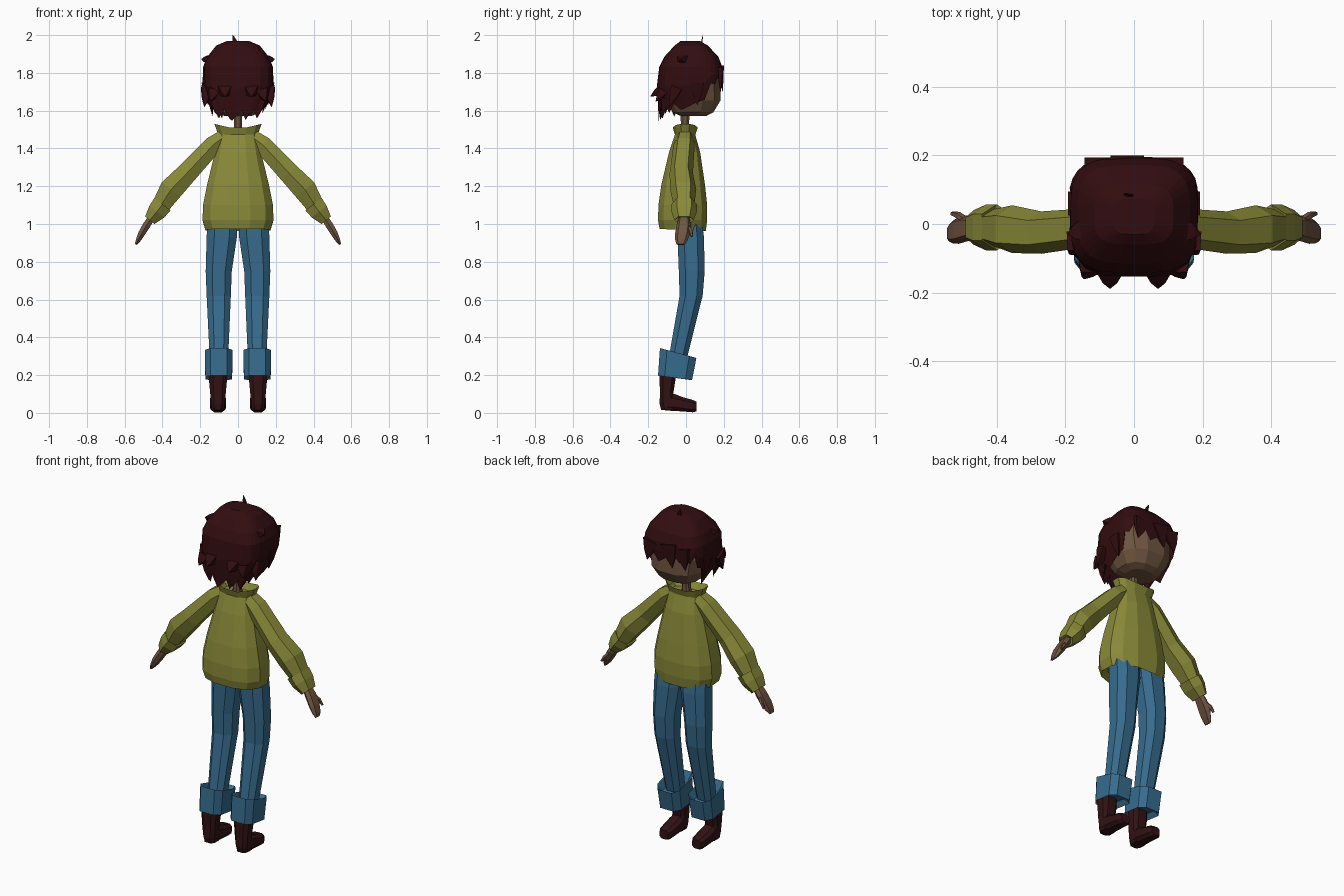
import bpy, bmesh, math, random
from mathutils import Vector as V

random.seed(4)


def mat(name, rgb):
    m = bpy.data.materials.new(name)
    m.diffuse_color = (*rgb, 1)
    return m


HAIR = mat("hair", (0.032, 0.004, 0.005))
KNIT = mat("knit", (0.25, 0.25, 0.04))
DENIM = mat("denim", (0.038, 0.15, 0.27))
SKIN = mat("skin", (0.16, 0.09, 0.052))
LEATHER = mat("leather", (0.032, 0.006, 0.007))


def ring(c, u, v, n=8, e=2.5):
    """Superellipse loop spanned by half-axes u and v."""
    pts = []
    for i in range(n):
        a = 2 * math.pi * (i + 0.5) / n
        pts.append([math.copysign(abs(f) ** (2 / e), f) for f in (math.cos(a), math.sin(a))])
    m = max(abs(p[0]) for p in pts)
    return [V(c) + V(u) * (p / m) + V(v) * (q / m) for p, q in pts]


def flat(z, hx, y0, y1, cx=0, n=8, e=2.5, tilt=0):
    """Level loop given by half width and y range; tilt is rise towards +y."""
    return ring((cx, (y0 + y1) / 2, z), (hx, 0, 0), (0, (y1 - y0) / 2, tilt), n, e)


def loft(name, rings, material, mirror=False, caps=(True, True)):
    bm = bmesh.new()
    loops = [[bm.verts.new(p) for p in r] for r in rings]
    n = len(loops[0])
    for a, b in zip(loops, loops[1:]):
        for i in range(n):
            bm.faces.new((a[i], a[(i + 1) % n], b[(i + 1) % n], b[i]))
    for on, l in zip(caps, (loops[0], loops[-1])):
        if on:
            bm.faces.new(l)
    bmesh.ops.recalc_face_normals(bm, faces=bm.faces)
    me = bpy.data.meshes.new(name)
    bm.to_mesh(me)
    bm.free()
    me.materials.append(material)
    ob = bpy.data.objects.new(name, me)
    bpy.context.collection.objects.link(ob)
    if mirror:
        ob.modifiers.new("mirror", 'MIRROR').use_mirror_merge = False
    return ob


def limb(path, n=6, e=2.5):
    """Loops along an arm in the xz plane: (x, y, z, half thickness, half depth)."""
    out = []
    for i, (x, y, z, hu, hv) in enumerate(path):
        a, b = path[max(i - 1, 0)], path[min(i + 1, len(path) - 1)]
        d = V((b[0] - a[0], 0, b[2] - a[2])).normalized()
        out.append(ring((x, y, z), V((-d.z, 0, d.x)) * hu, (0, hv, 0), n, e))
    return out


def spike(name, base, tip, w, t, mirror=True):
    """Pointed lock of hair, w wide and t thick at its root."""
    base, tip = V(base), V(tip)
    d = (tip - base).normalized()
    s = d.cross(V((0, 1, 0.01)) if abs(d.y) < 0.7 else V((0, 0, 1))).normalized()
    k = d.cross(s)
    loft(name, [ring(base, s * w, k * t, 4, 2),
                ring(base.lerp(tip, 0.55), s * w * 0.6, k * t * 0.6, 4, 2),
                ring(tip, s * 0.001, k * 0.001, 4, 2)], HAIR, mirror)


# Sweater body, with the bottom recessed
loft("sweater_body", [
    flat(1.0, 0.14, -0.11, 0.08, n=12), flat(0.968, 0.172, -0.14, 0.105, n=12, tilt=-0.006),
    flat(1.02, 0.188, -0.148, 0.112, n=12), flat(1.10, 0.185, -0.146, 0.112, n=12),
    flat(1.21, 0.163, -0.13, 0.10, n=12), flat(1.38, 0.122, -0.09, 0.075, n=12),
    flat(1.475, 0.105, -0.058, 0.048, n=12)], KNIT)

# Open collar, higher at the shoulders
collar = [flat(1.46, 0.10, -0.055, 0.045, n=12), flat(1.50, 0.125, -0.07, 0.062, n=12),
          flat(1.475, 0.095, -0.045, 0.04, n=12)]
collar[1] = [p + V((0, 0, 0.03 * abs(p.x) / 0.125)) for p in collar[1]]
loft("sweater_collar", collar, KNIT)

# Sleeves and their cuffs
loft("sleeve", limb([(0.075, -0.005, 1.46, 0.04, 0.04), (0.13, -0.01, 1.42, 0.048, 0.05),
                     (0.27, -0.025, 1.27, 0.055, 0.055), (0.355, -0.015, 1.182, 0.062, 0.062),
                     (0.42, -0.01, 1.08, 0.045, 0.045)]), KNIT, True)
loft("sleeve_cuff", limb([(0.415, -0.01, 1.085, 0.035, 0.035), (0.40, -0.01, 1.105, 0.054, 0.06),
                          (0.43, -0.01, 1.065, 0.05, 0.06), (0.467, -0.01, 1.02, 0.032, 0.045),
                          (0.455, -0.01, 1.035, 0.022, 0.03)]), KNIT, True)

# Hands with thumbs
loft("hand", limb([(0.45, -0.01, 1.045, 0.018, 0.024), (0.483, -0.012, 0.995, 0.02, 0.034),
                   (0.51, -0.018, 0.95, 0.018, 0.036), (0.528, -0.024, 0.915, 0.013, 0.03),
                   (0.54, -0.028, 0.892, 0.006, 0.02)], 6, 3), SKIN, True)
loft("thumb", limb([(0.487, 0.008, 0.99, 0.012, 0.012), (0.51, 0.024, 0.965, 0.011, 0.012),
                    (0.53, 0.03, 0.935, 0.006, 0.007)], 5, 2), SKIN, True)

# Trouser legs
loft("trouser_leg", [flat(z, hx, y0, y1, cx) for z, cx, hx, y0, y1 in (
    (1.01, 0.083, 0.08, -0.045, 0.085), (0.93, 0.086, 0.08, -0.045, 0.095),
    (0.75, 0.102, 0.069, -0.038, 0.099), (0.62, 0.102, 0.064, -0.034, 0.088),
    (0.27, 0.101, 0.048, -0.095, 0.0))], DENIM, True)

# Turned-up trouser cuffs, tilted, with recessed ends
loft("trouser_cuff", [flat(z, hx, y0, y1, 0.102, e=3.6, tilt=t) for z, hx, y0, y1, t in (
    (0.27, 0.052, -0.11, 0.02, -0.015), (0.317, 0.073, -0.138, 0.055, -0.026),
    (0.185, 0.071, -0.148, 0.032, -0.012), (0.215, 0.052, -0.13, 0.0, -0.01))], DENIM, True)

# Boots
loft("boot_shaft", [flat(z, hx, y0, y1, 0.106, e=3) for z, hx, y0, y1 in (
    (0.23, 0.046, -0.138, -0.055), (0.18, 0.048, -0.14, -0.055), (0.10, 0.041, -0.138, -0.068),
    (0.05, 0.037, -0.14, -0.05), (0.016, 0.033, -0.132, -0.05))], LEATHER, True)
loft("boot_foot", [ring((0.106, y, zc), (hx, 0, 0), (0, 0, hz), 8, 3) for y, zc, hz, hx in (
    (-0.11, 0.056, 0.043, 0.035), (-0.06, 0.055, 0.045, 0.041), (-0.02, 0.046, 0.038, 0.042),
    (0.035, 0.036, 0.033, 0.038), (0.055, 0.034, 0.026, 0.027))], LEATHER, True)

# Neck and head
loft("neck", [flat(1.44, 0.026, -0.03, 0.022), flat(1.52, 0.021, -0.027, 0.016),
              flat(1.62, 0.024, -0.03, 0.02)], SKIN)
loft("head", [flat(*r, n=12, e=2.6) for r in (
    (1.573, 0.075, -0.03, 0.11), (1.592, 0.115, -0.07, 0.145), (1.655, 0.15, -0.11, 0.183),
    (1.74, 0.162, -0.125, 0.18), (1.85, 0.145, -0.10, 0.155), (1.91, 0.08, -0.05, 0.09))], SKIN)

# Hair cap with a ragged hem: high over the face, low at the nape
N = 32
cap = [flat(*r, n=N, e=3.4) for r in (
    (1.968, 0.06, -0.03, 0.075), (1.945, 0.115, -0.06, 0.115), (1.885, 0.163, -0.115, 0.172),
    (1.83, 0.185, -0.142, 0.192))]
mid, hem, inner = [], [], []
for i in range(N):
    s = math.sin(2 * math.pi * (i + 0.5) / N)
    k = min(max((s - 0.1) / 0.5, 0), 1)
    base = 1.645 + 0.03 * s * (s < 0) + 0.135 * k
    low = base - (i % 2) * random.uniform(0.035, 0.075)
    zm = 0.45 * low + 0.55 * 1.83

    def at(z, grow=1.0):
        d = max(1.76 - z, 0)
        return flat(z, (0.192 - 0.3 * d) * grow, (-0.155 + 0.05 * d) * grow,
                    (0.195 - 0.1 * d) * grow, n=N, e=3.4)[i]
    mid.append(at(zm))
    hem.append(at(low))
    inner.append(at(base + 0.03, 0.87))
loft("hair_cap", cap + [mid, hem, inner], HAIR, caps=(True, False))

# Loose locks: nape, back, sides, fringe, crown
spike("nape_lock", (0.05, -0.12, 1.66), (0.04, -0.135, 1.553), 0.04, 0.02)
spike("nape_outer_lock", (0.11, -0.11, 1.67), (0.10, -0.125, 1.56), 0.04, 0.02)
spike("back_lock", (0.07, -0.135, 1.71), (0.07, -0.188, 1.675), 0.035, 0.025)
spike("back_outer_lock", (0.13, -0.12, 1.70), (0.145, -0.16, 1.65), 0.03, 0.025)
spike("side_lock", (0.165, -0.05, 1.72), (0.178, -0.09, 1.62), 0.03, 0.03)
spike("temple_lock", (0.168, 0.06, 1.75), (0.158, 0.06, 1.63), 0.025, 0.035)
spike("crown_side_lock", (0.155, -0.02, 1.87), (0.194, -0.03, 1.872), 0.022, 0.03)
spike("fringe_lock", (0.10, 0.18, 1.82), (0.125, 0.183, 1.70), 0.045, 0.014)
spike("fringe_centre_lock", (-0.02, 0.188, 1.83), (-0.045, 0.193, 1.70), 0.05, 0.012, False)
spike("crown_tuft", (-0.01, 0.08, 1.945), (-0.027, 0.09, 2.0), 0.016, 0.004, False)
